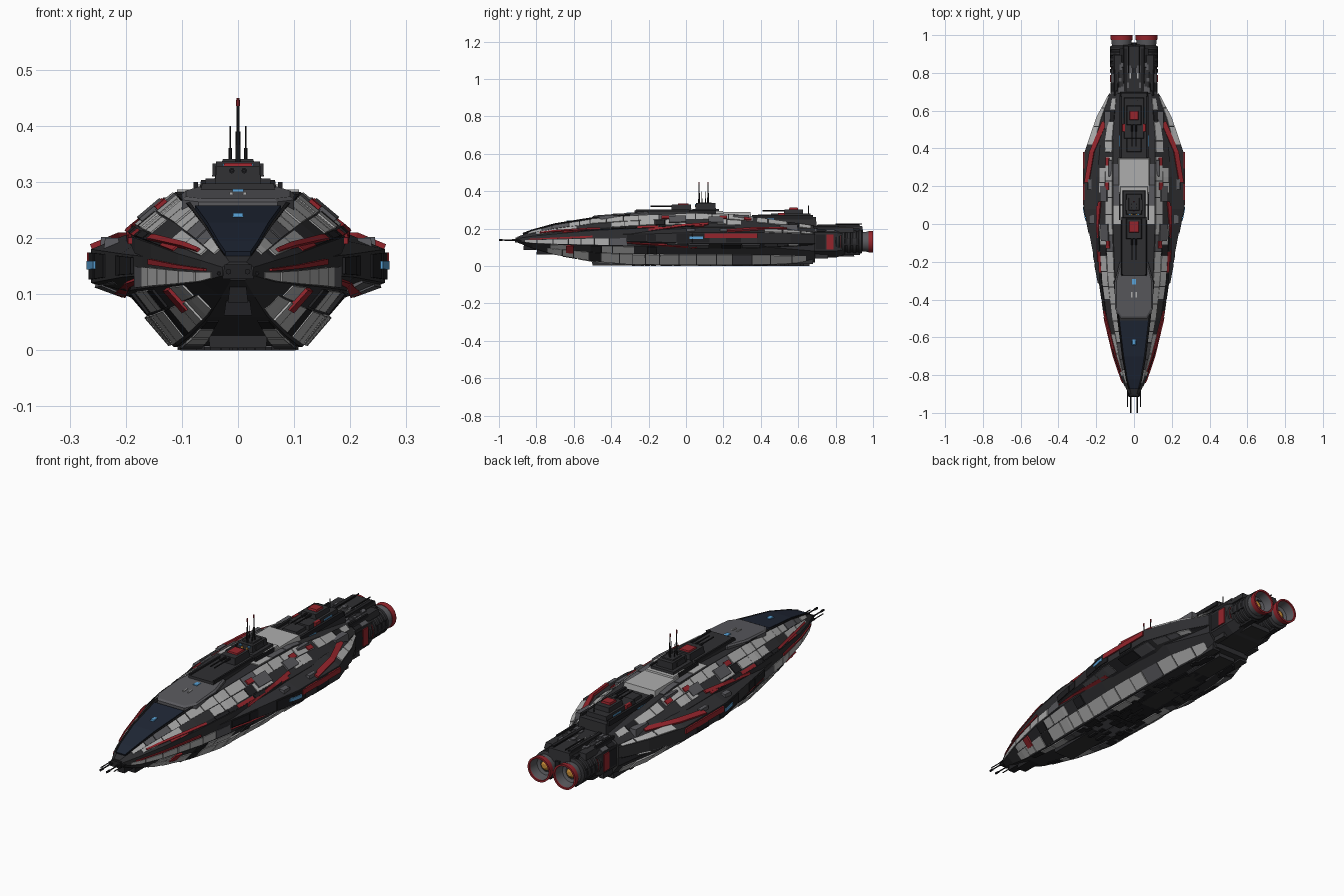
import bpy, bmesh, math, random
from mathutils import Vector

random.seed(7)
COL = dict(dark=(.028, .028, .031), black=(.014, .014, .016), light=(.42, .42, .42), mid=(.10, .10, .11),
           red=(.30, .018, .025), navy=(.014, .02, .036), blue=(.10, .36, .68), amber=(.6, .28, .04))
MAT = {}
for k, c in COL.items():
    MAT[k] = bpy.data.materials.new(k)
    MAT[k].diffuse_color = (*c, 1)


def finish(bm, name, mat, smooth=False):
    bmesh.ops.recalc_face_normals(bm, faces=bm.faces)
    me = bpy.data.meshes.new(name)
    bm.to_mesh(me)
    bm.free()
    me.materials.append(MAT[mat])
    ob = bpy.data.objects.new(name, me)
    bpy.context.collection.objects.link(ob)
    if smooth:
        bpy.context.view_layer.objects.active = ob
        ob.select_set(True)
        bpy.ops.object.shade_smooth_by_angle(angle=math.radians(35))
        ob.select_set(False)


def skin(bm, rings, closed=False):
    vs = [[bm.verts.new(p) for p in r] for r in rings]
    n = len(vs[0])
    for a, b in zip(vs, vs[1:] + (vs[:1] if closed else [])):
        for i in range(n):
            bm.faces.new((a[i], a[(i + 1) % n], b[(i + 1) % n], b[i]))
    if not closed:
        bm.faces.new(vs[0])
        bm.faces.new(vs[-1])


# stations: y, z top, z bottom, half widths top / middle / bottom, z of upper and lower chine
HULL = [(-.90, .157, .125, .015, .028, .012, .148, .133), (-.82, .187, .095, .036, .066, .03, .16, .122),
        (-.70, .22, .06, .056, .107, .052, .172, .117), (-.5, .252, .026, .08, .155, .085, .19, .112),
        (-.3, .27, .008, .10, .184, .108, .2, .108), (0, .282, .006, .112, .2, .115, .208, .105),
        (.25, .276, .006, .112, .2, .115, .208, .105), (.45, .25, .008, .11, .19, .11, .2, .1),
        (.69, .215, .02, .09, .13, .085, .18, .08)]
WING = [(-.5, .175, .125, .13, .15, .13, .165, .135), (-.2, .2, .1, .17, .208, .17, .172, .13),
        (.08, .21, .09, .19, .262, .18, .18, .12), (.38, .21, .09, .19, .262, .18, .18, .12),
        (.56, .2, .1, .15, .2, .15, .175, .12), (.69, .18, .11, .12, .132, .12, .17, .12)]
STERN = [(.6, .21, .045, .08, .12, .08, .18, .08), (.8, .21, .045, .08, .122, .08, .18, .08),
         (.85, .2, .06, .07, .11, .07, .17, .09)]


def section(rows, y):
    for a, b in zip(rows, rows[1:]):
        if y <= b[0] or b is rows[-1]:
            t = (y - a[0]) / (b[0] - a[0])
            _, zt, zb, wt, wm, wb, zu, zl = [p + (q - p) * t for p, q in zip(a, b)]
            return [Vector((x, y, z)) for x, z in ((0, zt), (wt, zt), (wm, zu), (wm, zl), (wb, zb), (0, zb))]


def point(rows, y, s):
    p = section(rows, y)
    i = min(int(s), 4)
    return p[i].lerp(p[i + 1], s - i)


def body(name, rows, mat):
    bm = bmesh.new()
    rings = []
    for r in rows:
        h = section(rows, r[0])
        rings.append(h + [Vector((-p.x, p.y, p.z)) for p in h[4:0:-1]])
    skin(bm, rings)
    finish(bm, name, mat)


body("main_hull", HULL, "dark")
body("side_sponsons", WING, "dark")
body("stern_block", STERN, "dark")

# armour plates that follow a body surface, gathered in pools and mirrored
POOL = {}


def plate(pool, rows, y0, y1, s0, s1, h=.004, e0=None, e1=None):
    bm = POOL.setdefault(pool, bmesh.new())
    e0, e1 = (s0 if e0 is None else e0), (s1 if e1 is None else e1)
    ys = [y0] + [r[0] for r in rows if y0 + .004 < r[0] < y1 - .004] + [y1]
    for m in (1, -1):
        rings = []
        for y in ys:
            t = (y - y0) / (y1 - y0)
            a, b = s0 + (e0 - s0) * t, s1 + (e1 - s1) * t
            mid, d = (a + b) / 2, .01
            n = (point(rows, y + .001, mid) - point(rows, y - .001, mid)).cross(
                point(rows, y, mid + d) - point(rows, y, mid - d)).normalized()
            c = point(rows, y, mid)
            if n.x * c.x + n.z * (c.z - .145) < 0:
                n = -n
            pa, pb = point(rows, y, a), point(rows, y, b)
            rings.append([Vector((p.x * m, p.y, p.z)) for p in (pa - n * .003, pa + n * h, pb + n * h, pb - n * .003)])
        skin(bm, rings)


def plate_row(rows, y0, y1, s0, s1, colours, lo=.05, hi=.12):
    y = y0
    while y < y1 - .02:
        e = min(y + random.uniform(lo, hi), y1)
        c = random.choice(colours)
        if c:
            plate(c, rows, y, e - .005, s0, s1, random.uniform(.002, .006))
        y = e


L, M, R, D = "light", "mid", "red", "black"
plate_row(HULL, -.84, .36, 1.03, 1.42, [L, L, L, L, M])       # upper flank
plate_row(HULL, -.80, .30, 1.45, 1.80, [L, L, L, None, D])
plate_row(HULL, -.66, .10, 1.84, 1.98, [L, D, D, R])
plate_row(HULL, -.86, -.3, 2.55, 2.97, [L, L, L, M], .06, .1)  # bow belt
plate_row(HULL, -.80, .05, 3.04, 3.4, [L, L, D, None])        # lower flank
plate_row(HULL, -.74, .66, 3.44, 3.95, [L, L, L, M, D])
plate_row(HULL, -.66, .2, 4.06, 4.4, [L, L, D, M])            # belly edge
plate_row(HULL, -.3, .66, 4.45, 4.95, [D, D, M, None], .06, .15)
plate_row(HULL, .0, .34, .5, .97, [L, L, M])                  # dorsal plates
plate_row(HULL, .38, .67, 1.05, 1.5, [L, D, L, M])
plate_row(WING, -.4, .3, 2.1, 2.9, [D, D, M, None])
plate_row(WING, .42, .68, 1.45, 1.97, [L, L, M], .08, .1)
plate_row(WING, .42, .68, 3.05, 3.5, [L, D, M])
plate_row(WING, -.1, .4, 3.1, 3.7, [D, M, None])
plate_row(STERN, .61, .8, 1.05, 1.95, [D, M, L], .04, .06)
plate_row(STERN, .61, .8, 2.1, 2.9, [D, R, M], .04, .06)
# red trim: diagonal sponson stripes, bow flashes, edge lines
plate(R, WING, .22, .54, 1.65, 1.98, .009, .9, 1.25)
plate(R, WING, .1, .38, 2.1, 2.5, .007)
plate(R, WING, -.36, .06, 3.1, 3.3, .006, 3.5, 3.75)
plate(R, HULL, -.78, -.46, 1.6, 1.75, .008, 1.86, 1.98)
plate(R, HULL, -.84, -.5, 2.35, 2.48, .006)
plate(R, HULL, -.64, -.6, 3.05, 3.6, .009)
plate(R, HULL, -.2, .12, 2.02, 2.14, .007, 1.7, 1.85)
for y in (-.13, .18, .31):
    plate(R, HULL, y, y + .04, 1.2, 1.4, .01)
plate(M, HULL, -.09, .0, 1.25, 1.7, .01)
plate(M, HULL, .12, .2, 1.3, 1.7, .01)
plate("blue", WING, .02, .09, 2.35, 2.6, .008)
plate("amber", HULL, -.5, -.46, 4.5, 4.7, .006)
plate("navy", HULL, -.87, -.51, .0, .97, .008)                # bow canopy
plate(D, HULL, -.87, -.3, .97, 1.04, .011)
NAMES = dict(light="light_armour_plates", mid="grey_armour_plates", red="red_trim", black="black_armour_plates",
             blue="side_windows", amber="belly_lamps", navy="bow_canopy")
for k, bm in POOL.items():
    finish(bm, NAMES[k], k)


# boxes: (x, y0, y1, half width, z0, z1, top inset); off-centre ones are mirrored
def boxes(name, mat, items):
    bm = bmesh.new()
    for x, y0, y1, w, z0, z1, i in items:
        for cx in ([x, -x] if x else [0]):
            skin(bm, [[(cx - w + d, y0 + d, z), (cx + w - d, y0 + d, z), (cx + w - d, y1 - d, z), (cx - w + d, y1 - d, z)]
                      for z, d in ((z0, 0), (z1, i))])
    finish(bm, name, mat)


# foredeck: pointed octagonal plate
bm = bmesh.new()
outline = [(-.07, -.5), (.07, -.5), (.1, -.45), (.1, -.3), (.075, -.2), (-.075, -.2), (-.1, -.3), (-.1, -.45)]
skin(bm, [[(x * k, -.35 + (y + .35) * k, z + .07 * (y + .35)) for x, y in outline] for z, k in ((.24, 1), (.275, 1), (.281, .93))])
finish(bm, "foredeck", "mid")

boxes("dorsal_deck", "dark", [(0, -.28, .04, .07, .26, .297, .006), (0, .34, .7, .075, .2, .262, .006),
      (0, .03, .18, .062, .28, .306, .004), (0, .68, .95, .062, .16, .215, .008), (.085, .7, .9, .025, .18, .208, .006),
      (0, .66, .9, .055, .05, .075, .004)])
boxes("midship_spine", "light", [(0, .16, .35, .085, .26, .288, .006), (0, .1, .2, .075, .28, .295, .004)])
boxes("deck_rails", "black", [(.062, -.27, .02, .006, .29, .303, .002), (.07, .35, .68, .008, .25, .272, .002),
      (.045, .7, .93, .01, .21, .222, .002), (.1, .68, .82, .006, .2, .214, .002), (.075, .02, .16, .004, .28, .3, 0)])
boxes("bridge_tower", "dark", [(0, .05, .16, .042, .3, .336, .003), (0, .07, .14, .03, .33, .341, .003),
      (.042, .07, .13, .004, .31, .333, .001)])
boxes("turrets", "dark", [(0, -.08, .03, .042, .29, .328, .004), (0, .52, .63, .042, .26, .303, .006),
      (0, .38, .5, .04, .255, .275, .004), (0, .45, .67, .055, .25, .282, .004)])
boxes("turret_roofs", "red", [(0, -.045, .015, .027, .326, .334, .003), (0, .55, .6, .025, .3, .312, .003),
      (.055, .49, .53, .008, .26, .284, .001)])
boxes("windows", "blue", [(0, -.64, -.61, .01, .23, .245, .001), (0, -.32, -.29, .011, .27, .287, .001),
      (.022, .047, .06, .006, .325, .332, 0), (.056, .56, .62, .0015, .264, .273, 0), (.077, .4, .47, .0015, .247, .255, 0),
      (.043, .09, .12, .0015, .317, .325, 0)])
boxes("bridge_lamps", "amber", [(.012, .047, .06, .004, .316, .323, 0)])
boxes("deck_vents", "light", [(.012, -.39, -.36, .003, .27, .282, 0), (.02, .77, .81, .003, .21, .218, 0)])
boxes("wing_pods", "mid", [(.235, .18, .24, .012, .17, .202, .003), (.225, .0, .05, .015, .17, .2, .003),
      (.14, .5, .6, .02, .18, .222, .004), (.125, .25, .34, .012, .24, .272, .003)])
boxes("bow_block", "black", [(0, -.915, -.86, .028, .127, .153, .004), (0, -.87, -.8, .018, .085, .12, .004),
      (0, -.8, -.7, .025, .062, .09, .004)])

# belly and stern greebles
items = [(random.uniform(.015, .09), y, y + random.uniform(.02, .06), random.uniform(.006, .018), .0, .012, 0)
         for y in [random.uniform(-.3, .6) for _ in range(34)]]
boxes("belly_greebles", "black", items)
boxes("belly_keel", "dark", [(0, -.5, -.28, .05, .004, .04, -.004), (0, .1, .66, .045, .0, .02, 0),
      (.08, .5, .68, .02, .01, .06, 0), (.09, .64, .76, .012, .04, .09, .002)])
items = [(random.uniform(.01, .11), y, y + random.uniform(.015, .04), random.uniform(.005, .012), .19, random.uniform(.212, .22), .001)
         for y in [random.uniform(.68, .84) for _ in range(14)]]
boxes("stern_greebles", "mid", items)


# turned parts along an axis; profile of (radius, distance)
def turned(name, mat, places, profile, axis="y", n=8, closed=False):
    bm = bmesh.new()
    for px, py, pz in places:
        rings = []
        for r, d in profile:
            cs = [(r * math.cos(2 * math.pi * i / n), r * math.sin(2 * math.pi * i / n)) for i in range(n)]
            rings.append([(px + a, py + d, pz + b) if axis == "y" else (px + a, py + b, pz + d) for a, b in cs])
        skin(bm, rings, closed)
    finish(bm, name, mat, n > 12)


ENG = [(s * .066, 0, .13) for s in (1, -1)]
ribs = [(.058, .75)]
for k in range(5):
    y = .8 + k * .03
    ribs += [(.056, y), (.062, y + .004), (.062, y + .018), (.056, y + .022)]
turned("engine_casings", "dark", ENG, ribs + [(.05, .945)], n=28)
turned("engine_nozzles", "mid", ENG, [(.048, .93), (.053, .96), (.056, .992), (.05, .992), (.044, .95), (.02, .94)], n=28, closed=True)
turned("engine_rims", "red", ENG, [(.057, .975), (.0585, 1.0), (.05, 1.0), (.05, .975)], n=28, closed=True)
turned("engine_bands", "red", ENG, [(.058, .826), (.0595, .826), (.0595, .829), (.058, .829)], n=28, closed=True)
turned("engine_cores", "amber", ENG, [(.022, .93), (.022, .952), (.01, .96)], n=12)
boxes("engine_fins", "black", [(.122, .84, .93, .004, .11, .15, .001), (.066, .83, .93, .012, .18, .2, .002),
      (.066, .83, .93, .012, .06, .08, -.001), (0, .85, .96, .012, .1, .17, .002)])

# guns and antennas
turned("bow_guns", "black", [(s * .017, 0, .14) for s in (1, -1)], [(.005, -.87), (.005, -.93), (.003, -.93), (.003, -.98), (.005, -.98), (.005, -1.0)])
turned("bow_side_guns", "black", [(s * .034, 0, .137) for s in (1, -1)], [(.004, -.82), (.004, -.91), (.0025, -.91), (.0025, -.97)])
turned("turret_barrels", "black", [(s * .011, y, z) for s in (1, -1) for y, z in ((0, .32), (.6, .296))],
       [(.005, -.06), (.005, -.11), (.003, -.11), (.003, -.19)])
turned("stern_barrels", "black", [(s * .03, 0, .226) for s in (1, -1)], [(.003, .8), (.003, .94)])
turned("antenna_masts", "black", [(0, .07, 0), (0, .118, 0)], [(.005, .33), (.004, .39), (.0025, .39), (.0025, .446)], "z")
turned("antenna_tips", "red", [(0, .07, 0), (0, .118, 0)], [(.0035, .435), (.003, .45)], "z")
turned("side_aerials", "black", [(s * .014, y, 0) for s in (1, -1) for y in (.085, .105)], [(.003, .33), (.003, .36), (.0012, .36), (.0012, .4)], "z", 6)
turned("aft_aerial", "black", [(.02, .655, 0)], [(.002, .27), (.002, .325)], "z", 6)
